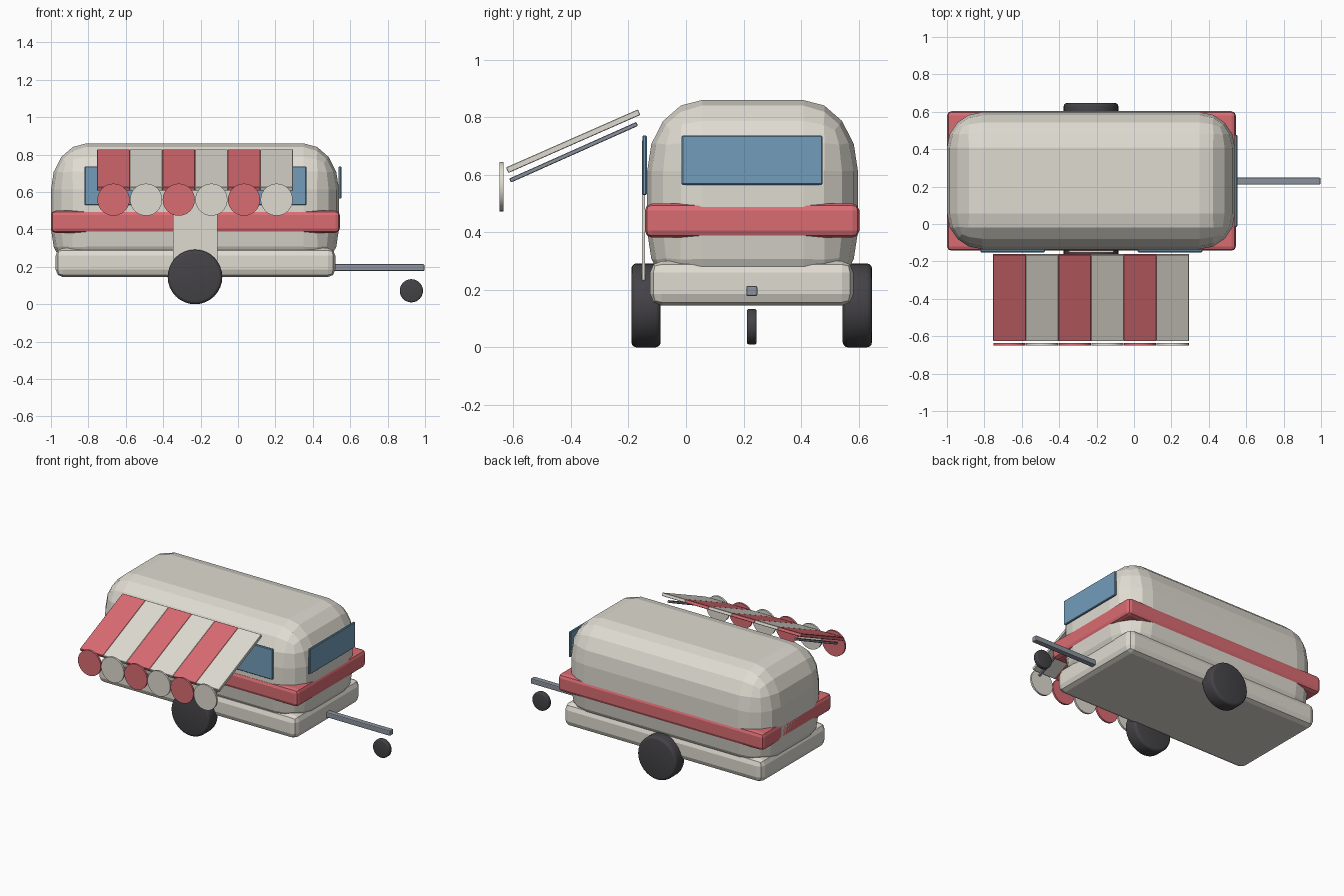
import bpy
import math
from mathutils import Vector

if "Cube" in bpy.data.objects:
    bpy.data.objects.remove(bpy.data.objects["Cube"], do_unlink=True)


def material(name, rgb):
    m = bpy.data.materials.new(name)
    m.use_nodes = True
    colour = (*rgb, 1)
    m.diffuse_color = colour
    m.node_tree.nodes["Principled BSDF"].inputs["Base Color"].default_value = colour
    return m


cream = material("cream_paint", (0.74, 0.71, 0.64))
red = material("red_paint", (0.70, 0.15, 0.17))
blue = material("blue_glass", (0.17, 0.34, 0.50))
rubber = material("black_rubber", (0.058, 0.055, 0.062))
steel = material("grey_steel", (0.26, 0.29, 0.34))


def apply_bevel(obj, width, segments, angle=math.radians(40)):
    mod = obj.modifiers.new("Bevel", "BEVEL")
    mod.width = width
    mod.segments = segments
    mod.limit_method = "ANGLE"
    mod.angle_limit = angle
    bpy.context.view_layer.objects.active = obj
    bpy.ops.object.modifier_apply(modifier=mod.name)


def box(name, low, high, mat, bevel=0.0, segments=2, tilt=0.0):
    low, high = Vector(low), Vector(high)
    bpy.ops.mesh.primitive_cube_add(size=1, location=(low + high) / 2, rotation=(tilt, 0, 0))
    obj = bpy.context.object
    obj.name = name
    obj.data.materials.append(mat)
    for v in obj.data.vertices:
        v.co = v.co * (high - low)
    if bevel:
        apply_bevel(obj, bevel, segments)
    return obj


def disc(name, centre, radius, depth, mat, bevel=0.0):
    # Cylinder with its axle along y
    bpy.ops.mesh.primitive_cylinder_add(vertices=32, radius=radius, depth=depth,
                                        location=centre, rotation=(math.pi / 2, 0, 0))
    obj = bpy.context.object
    obj.name = name
    obj.data.materials.append(mat)
    if bevel:
        apply_bevel(obj, bevel, 3)
    bpy.ops.object.shade_smooth_by_angle(angle=math.radians(35))
    return obj


def slanted(name, x0, x1, start, end, thickness, mat):
    # Plank running between two (y, z) points
    dy, dz = end[0] - start[0], end[1] - start[1]
    length = math.hypot(dy, dz)
    y, z = (start[0] + end[0]) / 2, (start[1] + end[1]) / 2
    return box(name, (x0, y - length / 2, z - thickness / 2),
               (x1, y + length / 2, z + thickness / 2), mat, 0.002, 1, math.atan2(dz, dy))


# Body: rounded box, stretched so its curves are taller than wide
STRETCH = 1.3
body = box("body", (-1, -0.135, 0.155), (0.54, 0.598, 0.86), cream)
for v in body.data.vertices:
    v.co.z /= STRETCH
apply_bevel(body, 0.19, 4)
for v in body.data.vertices:
    v.co.z *= STRETCH

# Belt and chassis
box("belt", (-1, -0.143, 0.382), (0.545, 0.603, 0.5), red, 0.024, 2)
box("chassis", (-0.975, -0.125, 0.145), (0.52, 0.582, 0.3), cream, 0.04, 2)

# Windows and door
box("front_window_right", (-0.82, -0.152, 0.53), (-0.477, -0.136, 0.737), blue, 0.004, 1)
box("front_window_left", (0.02, -0.152, 0.53), (0.365, -0.136, 0.737), blue, 0.004, 1)
box("end_window", (0.537, -0.015, 0.565), (0.553, 0.475, 0.737), blue, 0.004, 1)
box("door", (-0.348, -0.153, 0.235), (-0.11, -0.143, 0.72), cream)

# Striped awning with a scalloped edge
STRIPE, LEFT_EDGE = 0.1745, -0.753
for i in range(6):
    x = LEFT_EDGE + i * STRIPE
    mat = cream if i % 2 else red
    slanted(f"awning_stripe_{i + 1}", x, x + STRIPE, (-0.622, 0.616), (-0.163, 0.818), 0.021, mat)
    disc(f"awning_scallop_{i + 1}", (x + STRIPE / 2, -0.642, 0.559), 0.086, 0.013, mat)
for name, x in (("right", -0.705), ("left", 0.25)):
    slanted(f"awning_pole_{name}", x - 0.008, x + 0.008, (-0.612, 0.58), (-0.17, 0.777), 0.015, steel)

# Road wheels, tow bar and jockey wheel
for name, y in (("front", -0.139), ("back", 0.596)):
    disc(f"wheel_{name}", (-0.23, y, 0.146), 0.146, 0.102, rubber, 0.018)
box("tow_bar", (0.45, 0.21, 0.178), (0.997, 0.248, 0.214), steel, 0.006, 2)
disc("jockey_wheel", (0.927, 0.229, 0.072), 0.062, 0.034, rubber, 0.008)
